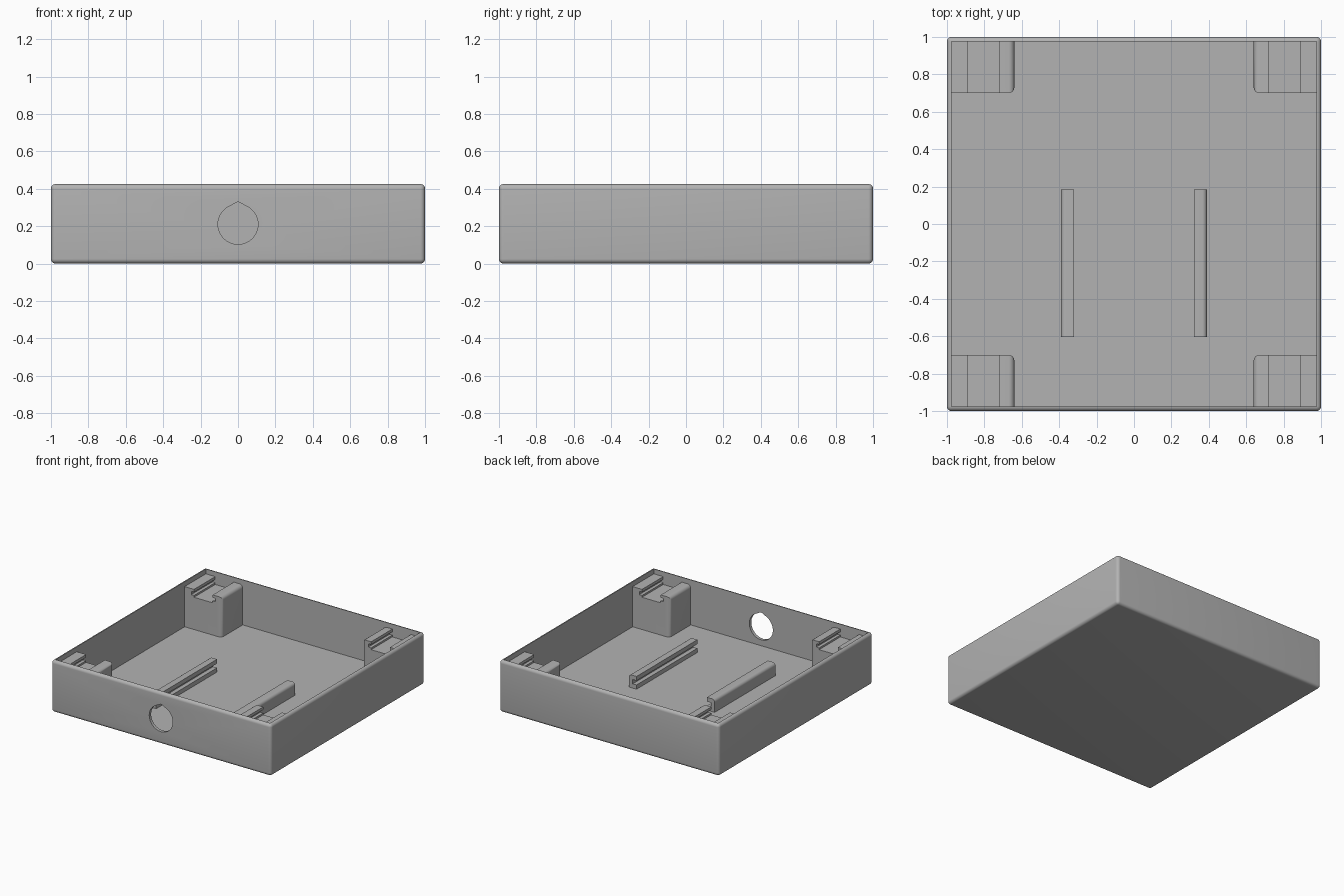
import bpy, bmesh, math

if "Cube" in bpy.data.objects:
    bpy.data.objects.remove(bpy.data.objects["Cube"])

grey = bpy.data.materials.new("plain_grey")
grey.diffuse_color = (0.45, 0.45, 0.45, 1)
grey.use_nodes = True
grey.node_tree.nodes["Principled BSDF"].inputs["Base Color"].default_value = grey.diffuse_color

H, WALL, FLOOR, R = 0.425, 0.975, 0.055, 0.025


def finish(bm, name, smooth=True):
    bmesh.ops.recalc_face_normals(bm, faces=bm.faces)
    me = bpy.data.meshes.new(name)
    bm.to_mesh(me)
    bm.free()
    ob = bpy.data.objects.new(name, me)
    bpy.context.collection.objects.link(ob)
    me.materials.append(grey)
    return ob


def smooth(ob):
    bpy.ops.object.select_all(action='DESELECT')
    ob.select_set(True)
    bpy.context.view_layer.objects.active = ob
    bpy.ops.object.shade_smooth_by_angle(angle=math.radians(35))


def prism(profile, y0, y1):
    """Extrude an xz profile along y."""
    bm = bmesh.new()
    f = bm.faces.new([bm.verts.new((x, y0, z)) for x, z in profile])
    ext = bmesh.ops.extrude_face_region(bm, geom=[f])
    for v in ext["geom"]:
        if isinstance(v, bmesh.types.BMVert):
            v.co.y = y1
    bmesh.ops.recalc_face_normals(bm, faces=bm.faces)
    return bm


def bevel(bm, test, radius, segments=6):
    edges = [e for e in bm.edges if all(test(v.co) for v in e.verts)]
    bmesh.ops.bevel(bm, geom=edges, offset=radius, segments=segments,
                    profile=0.5, affect='EDGES')


def near(a, b):
    return abs(a - b) < 1e-4


def mirror(bm, sx, sy):
    for v in bm.verts:
        v.co.x *= sx
        v.co.y *= sy


def subtract(ob, cutter):
    cutter.hide_render = True
    m = ob.modifiers.new("cut", 'BOOLEAN')
    m.operation, m.solver, m.object = 'DIFFERENCE', 'EXACT', cutter
    bpy.context.view_layer.objects.active = ob
    bpy.ops.object.modifier_apply(modifier=m.name)
    bpy.data.objects.remove(cutter)


# Open tray: rounded outer box, hollowed out
bm = prism([(-1, 0), (1, 0), (1, H), (-1, H)], -1, 1)
bevel(bm, lambda c: True, R)
tray = finish(bm, "tray")
cavity = prism([(-WALL, FLOOR), (WALL, FLOOR), (WALL, 1), (-WALL, 1)], -WALL, WALL)
subtract(tray, finish(cavity, "cavity_cutter"))

# Teardrop cable hole in the front wall
CZ, CR, N = 0.21, 0.107, 40
tip = 27
arc = [math.radians(90 + tip + (360 - 2 * tip) * i / N) for i in range(N + 1)]
drop = [(CR * math.cos(a), CZ + CR * math.sin(a)) for a in arc] + [(0, 0.33)]
subtract(tray, finish(prism(drop, -1.2, -0.9), "hole_cutter"))
smooth(tray)

# Corner posts with an undercut slot along y
TOP, SLOT = 0.385, 0.32
post_profile = [(0.64, 0.04), (0.98, 0.04), (0.98, TOP), (0.89, TOP),
                (0.89, 0.362), (0.915, 0.362), (0.915, 0.335), (0.89, 0.335),
                (0.89, SLOT), (0.72, SLOT), (0.72, 0.335), (0.695, 0.335),
                (0.695, 0.362), (0.72, 0.362), (0.72, TOP), (0.64, TOP)]
for sx, xn in ((-1, "left"), (1, "right")):
    for sy, yn in ((-1, "front"), (1, "back")):
        bm = prism(post_profile, 0.70, 0.98)
        bevel(bm, lambda c: near(c.x, 0.64) and
              (near(c.z, TOP) or near(c.y, 0.70)) and c.z > 0.03
              and not (near(c.z, 0.04) and near(c.y, 0.98)), 0.03)
        mirror(bm, sx, sy)
        smooth(finish(bm, f"corner_post_{yn}_{xn}"))

# Floor rails with rounded outer shoulder and inward groove
rail_profile = [(0.32, 0.04), (0.39, 0.04), (0.39, 0.16), (0.32, 0.16),
                (0.32, 0.125), (0.355, 0.125), (0.355, 0.09), (0.32, 0.09)]
for sx, xn in ((-1, "left"), (1, "right")):
    bm = prism(rail_profile, -0.605, 0.185)
    bevel(bm, lambda c: near(c.x, 0.39) and near(c.z, 0.16), 0.025)
    mirror(bm, sx, 1)
    smooth(finish(bm, f"floor_rail_{xn}"))
